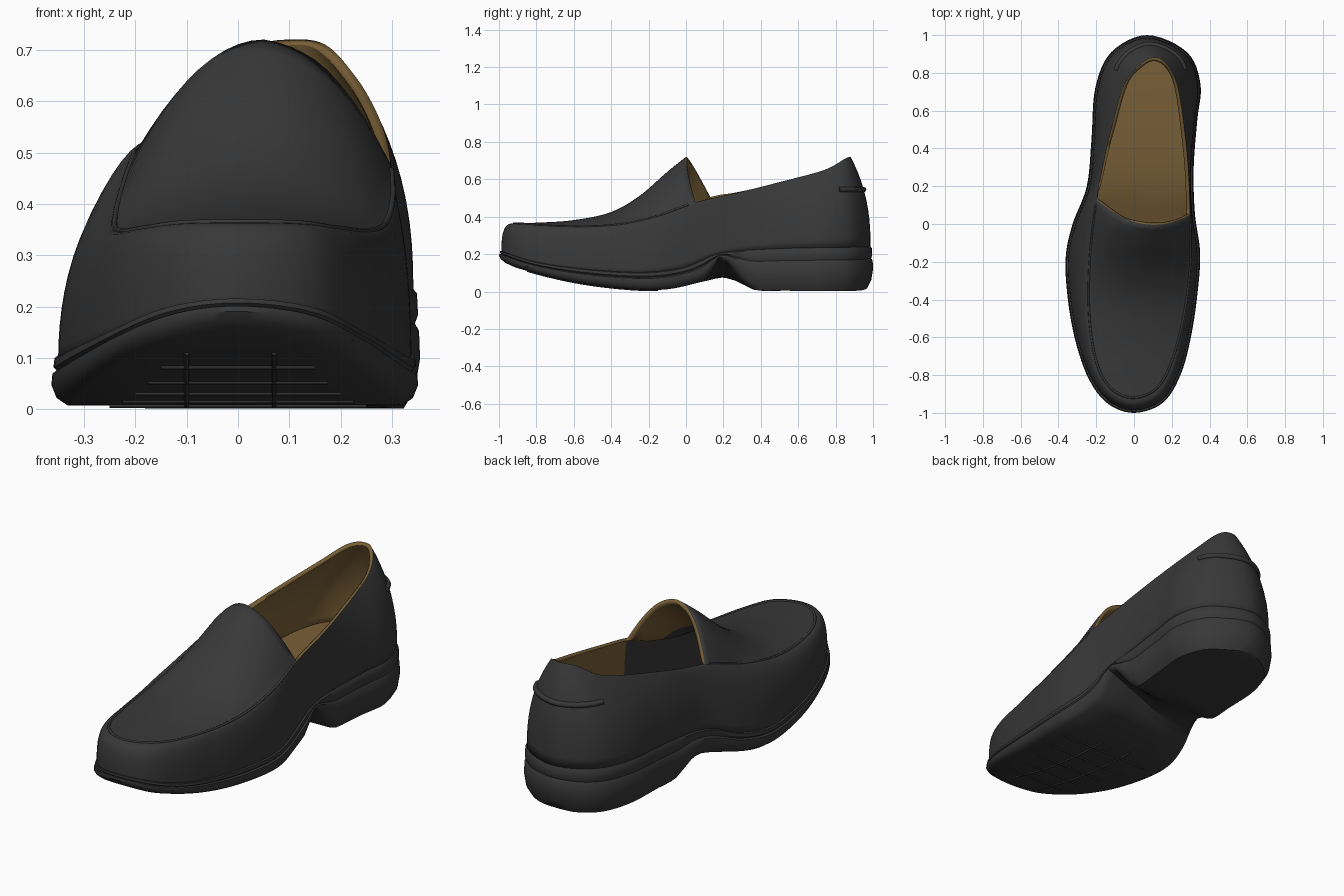
import bpy
import bmesh
import math
from mathutils import Vector

if "Cube" in bpy.data.objects:
    bpy.data.objects.remove(bpy.data.objects["Cube"])


def material(name, colour):
    mat = bpy.data.materials.new(name)
    mat.use_nodes = True
    mat.diffuse_color = (*colour, 1)
    mat.node_tree.nodes["Principled BSDF"].inputs["Base Color"].default_value = (*colour, 1)
    return mat


black = material("black leather", (.04, .04, .04))
tan = material("tan lining", (.19, .115, .038))

# Control points run from the toe along +x to the heel and back along -x
OUTLINE = [(0, -1), (.155, -.945), (.25, -.79), (.305, -.58), (.338, -.35), (.35, -.15),
           (.322, .06), (.316, .3), (.335, .55), (.352, .74), (.28, .91), (.07, 1),
           (-.12, .91), (-.205, .72), (-.225, .45), (-.25, .2), (-.325, 0), (-.362, -.18),
           (-.35, -.4), (-.31, -.62), (-.24, -.82), (-.14, -.95)]
# Vamp seam at the front, collar edge at the back
RIM = [(0, -.92, .364), (.12, -.87, .362), (.195, -.74, .352), (.25, -.55, .347),
       (.285, -.35, .36), (.3, -.15, .405), (.297, .05, .477), (.288, .28, .53),
       (.264, .52, .59), (.227, .74, .65), (.17, .85, .71), (.1, .88, .72),
       (.03, .84, .705), (-.05, .74, .64), (-.12, .5, .58), (-.172, .27, .53),
       (-.197, .13, .505), (-.228, -.12, .42), (-.24, -.38, .36), (-.225, -.6, .347),
       (-.185, -.77, .352), (-.11, -.88, .362)]
# Heights along the length
SOLE_BOTTOM = [(-1, .17), (-.9, .125), (-.6, .05), (-.3, .012), (-.1, .012), (.1, .055),
               (.2, .075), (.27, .06), (.36, .01), (.5, .005), (.93, .005), (1, .03)]
SOLE_TOP = [(-1, .222), (-.8, .16), (-.5, .12), (-.2, .108), (0, .138), (.15, .2),
            (.4, .235), (1, .25)]
RIDGE = [(-1, .364), (-.8, .368), (-.6, .382), (-.4, .425), (-.25, .51), (-.1, .64), (0, .72)]

STEP = 6                      # samples per control point
N = len(OUTLINE) * STEP
VAMP_END = 6 * STEP           # where the vamp meets the collar
HEEL = N // 2


def closed_spline(points):
    """Closed Catmull-Rom spline."""
    pts = [Vector(p) for p in points]
    out = []
    for i in range(len(pts)):
        a, b, c, d = (pts[(i + k) % len(pts)] for k in (-1, 0, 1, 2))
        for s in range(STEP):
            t = s / STEP
            out.append(b + (c - a) * t / 2 + (a * 2 - b * 5 + c * 4 - d) * t * t / 2
                       + (b * 3 - a - c * 3 + d) * t ** 3 / 2)
    return out


def height(table, y):
    """Smooth height from a table of (y, z)."""
    y = min(max(y, table[0][0]), table[-1][0])
    last = len(table) - 1
    i = max(k for k in range(last) if table[k][0] <= y)

    def slope(k):
        a, b = table[max(k - 1, 0)], table[min(k + 1, last)]
        return (b[1] - a[1]) / (b[0] - a[0])

    (y0, z0), (y1, z1) = table[i], table[i + 1]
    w = y1 - y0
    t = (y - y0) / w
    blend = t * t * (3 - 2 * t)
    return (z0 + (z1 - z0) * blend + slope(i) * w * t * (1 - t) ** 2
            - slope(i + 1) * w * t * t * (1 - t))


outline = closed_spline(OUTLINE)
rim = closed_spline(RIM)


def inset(i, d):
    """Outline point moved inward in plan."""
    tangent = (outline[(i + 1) % N] - outline[i - 1]).normalized()
    return outline[i] - Vector((tangent.y, -tangent.x)) * d


def wall(i, s):
    """Point on the upper's side wall; s runs from the sole to the rim."""
    i %= N
    base = inset(i, .013)
    z = height(SOLE_TOP, base.y) - .015
    back = min(max((base.y + .3) / .8, 0), 1)
    power = 2 + min(max(-(base.y + .6) / .3, 0), 1)     # squarer at the toe
    front_lean = 1 - (1 - s ** power) ** (1 / power)
    xy = base.lerp(rim[i].xy, front_lean * (1 - back) + s ** 2.4 * back)
    return Vector((xy.x, xy.y, z + (rim[i].z - z) * s))


def finish(name, bm, mats, angle=40):
    bmesh.ops.remove_doubles(bm, verts=bm.verts, dist=.0003)
    mesh = bpy.data.meshes.new(name)
    bm.to_mesh(mesh)
    bm.free()
    for m in mats:
        mesh.materials.append(m)
    obj = bpy.data.objects.new(name, mesh)
    bpy.context.collection.objects.link(obj)
    bpy.ops.object.select_all(action='DESELECT')
    obj.select_set(True)
    bpy.context.view_layer.objects.active = obj
    bpy.ops.object.shade_smooth_by_angle(angle=math.radians(angle))
    return obj


def grid(bm, rows, closed=False, slot=lambda row, column: 0):
    verts = [[bm.verts.new(p) for p in row] for row in rows]
    for r, (a, b) in enumerate(zip(verts, verts[1:])):
        for i in range(len(a) - (not closed)):
            j = (i + 1) % len(a)
            bm.faces.new((a[i], a[j], b[j], b[i])).material_index = slot(r, i)


def cap(bm, loop, up):
    """Fill a loop with strips running from side to side."""
    rows = [[loop[-j % N].lerp(loop[j], u / 4) for u in range(5)] for j in range(HEEL + 1)]
    grid(bm, rows if up else [row[::-1] for row in rows])


def tube(name, points, radius):
    curve = bpy.data.curves.new(name, 'CURVE')
    curve.dimensions = '3D'
    curve.bevel_depth = radius
    curve.bevel_resolution = 2
    curve.use_fill_caps = True
    spline = curve.splines.new('POLY')
    spline.points.add(len(points) - 1)
    for target, p in zip(spline.points, points):
        target.co = (*p, 1)
    curve.materials.append(black)
    obj = bpy.data.objects.new(name, curve)
    bpy.context.collection.objects.link(obj)


# Sole with heel block, arch notch and a groove round the edge
def sole_point(i, d, t):
    p = inset(i, d)
    top = height(SOLE_TOP, p.y)
    bottom = max(height(SOLE_BOTTOM, p.y), 0)
    if p.x > 0:
        bottom += .1 * math.exp(-((p.y - .18) / (.05 if p.y < .18 else .09)) ** 2)
    return Vector((p.x, p.y, bottom + (top - bottom) * t))


bm = bmesh.new()
levels = [(.032, 0), (.01, .15), (0, .4), (.002, .62), (.01, .68), (.004, .75), (.006, .92), (.022, 1)]
rings = [[sole_point(i, d, t) for i in range(N)] for d, t in levels]
grid(bm, rings, closed=True)
cap(bm, rings[0], up=False)
cap(bm, rings[-1], up=True)
finish("sole", bm, [black])

# Upper: side wall and arched vamp in one shell, lined by the solidify modifier.
# Faces in the last slot keep a dark lining towards the toe.
bm = bmesh.new()
levels = [math.sin(k / 14 * math.pi / 2) for k in range(15)]
grid(bm, [[wall(i, s) for i in range(N)] for s in levels], closed=True,
     slot=lambda r, i: 2 if min(i, N - 1 - i) < VAMP_END + 1 and r < 12 else 0)
rows = []
for j in range(VAMP_END + 1):
    row = []
    for u in range(21):
        v = u / 10 - 1
        p = rim[-j % N].lerp(rim[j], u / 20)
        arch = 1 - v * v
        p.y -= .09 * arch * (j / VAMP_END) ** 2
        p.z += max(height(RIDGE, p.y) - p.z, 0) * arch
        row.append(p)
    rows.append(row)
grid(bm, rows, slot=lambda r, u: 2 if r < VAMP_END - 8 else 0)
upper = finish("upper", bm, [black, tan, black], 50)
solid = upper.modifiers.new("lining", 'SOLIDIFY')
solid.thickness = .02
solid.offset = -1
solid.material_offset = 1
solid.material_offset_rim = 1

# Insole, dark towards the toe
bm = bmesh.new()
loop = []
for i in range(N):
    p = inset(i, .04)
    loop.append(Vector((p.x, p.y, height(SOLE_TOP, p.y) + .012)))
cap(bm, loop, up=True)
for f in bm.faces:
    f.material_index = int(f.calc_center_median().y < 0)
finish("insole", bm, [tan, black])


# Raised vamp seam and level heel tab edge
def heel_tab_point(j):
    base = wall(j, 0).z
    return wall(j, (.545 - base) / (rim[j].z - base))


tube("vamp_seam", [rim[j % N] for j in range(-VAMP_END + 1, VAMP_END)], .006)
tube("heel_tab_edge", [heel_tab_point(j) for j in range(HEEL - 9, HEEL + 10)], .014)


# Tread grid under the forefoot
def tread_point(x, y):
    return (x, y, max(height(SOLE_BOTTOM, y), .005))


for x in (-.1, .07):
    tube("tread_rib", [tread_point(x, -.85 + t * .05) for t in range(15)], .005)
for k in range(5):
    y = -.75 + k * .13
    half = .15 + k * .025
    tube("tread_rib", [tread_point(-half, y), tread_point(half, y)], .005)
